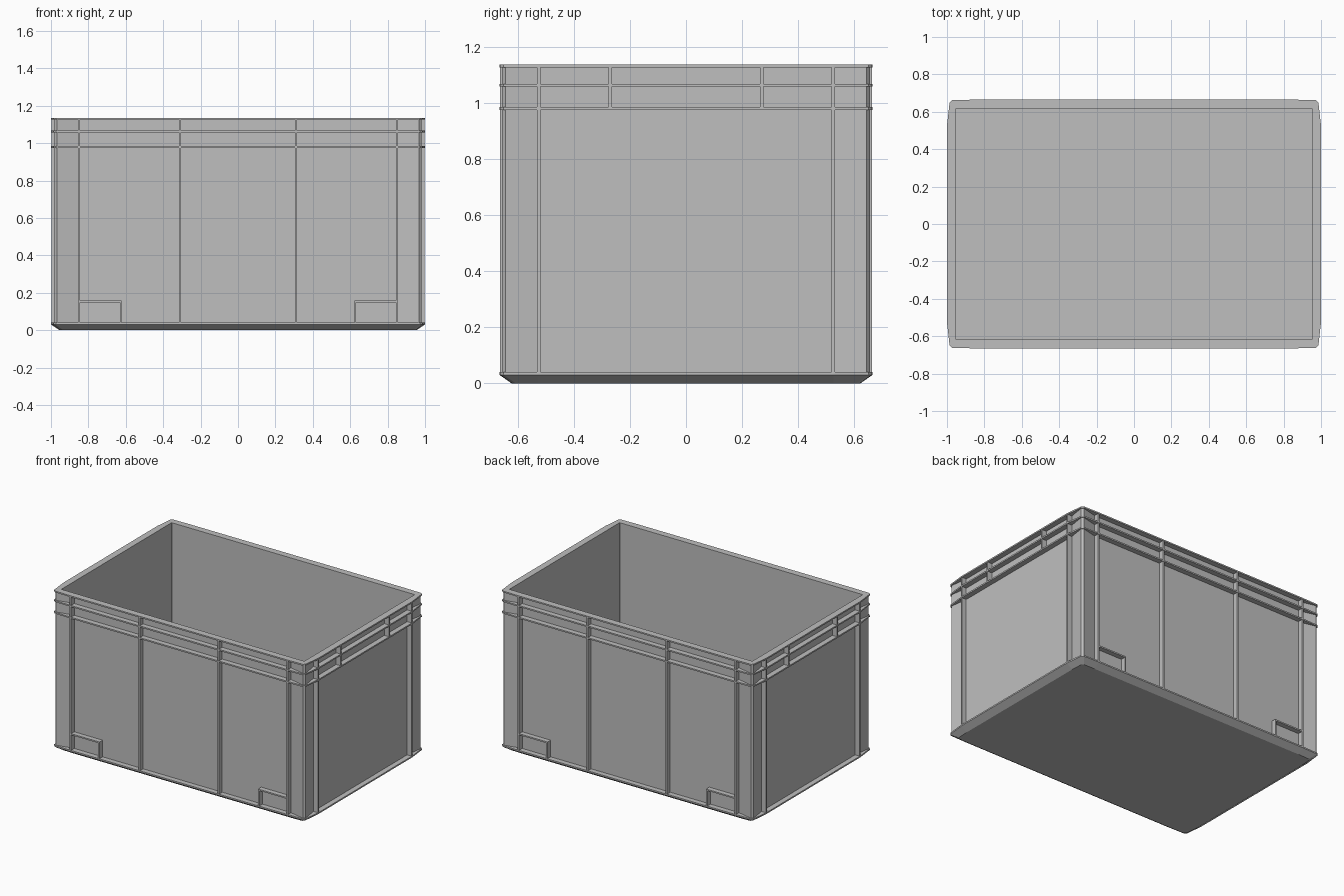
import bpy, bmesh

if "Cube" in bpy.data.objects:
    bpy.data.objects.remove(bpy.data.objects["Cube"])

grey = bpy.data.materials.new("light grey plastic")
grey.diffuse_color = (0.52, 0.52, 0.52, 1)
grey.use_nodes = True
grey.node_tree.nodes["Principled BSDF"].inputs["Base Color"].default_value = grey.diffuse_color

H = 1.135            # total height
BASE = 0.035         # height of the bevelled base
IX, IY = 0.953, 0.618   # inner half sizes
WX, WY = 0.963, 0.628   # recessed panel half sizes
OX, OY = 1.0, 0.665     # outer half sizes
RX, RY = 0.85, 0.525    # ribs beside the corners


def outline(corner):
    """Mirror one corner's points (front-most x run to y run) into a full loop."""
    c = list(corner)
    loop = [(x, y) for x, y in reversed(c)]
    loop += [(-x, y) for x, y in c]
    loop += [(-x, -y) for x, y in reversed(c)]
    loop += [(x, -y) for x, y in c]
    return loop


OUTER = outline([(RX, OY), (0.972, 0.662), (0.986, 0.65), (OX, RY)])
WALL = outline([(RX, WY), (0.968, 0.655), (0.981, 0.644), (WX, RY)])
INNER = outline([(RX, IY), (IX - 0.001, IY), (IX, IY - 0.001), (IX, RY)])
FOOT = outline([(RX, 0.622), (0.935, 0.62), (0.95, 0.607), (0.955, RY)])


def finish(name, bm):
    bmesh.ops.recalc_face_normals(bm, faces=bm.faces)
    me = bpy.data.meshes.new(name)
    bm.to_mesh(me)
    bm.free()
    me.materials.append(grey)
    ob = bpy.data.objects.new(name, me)
    bpy.context.collection.objects.link(ob)
    return ob


def loft(name, loops, closed):
    """Join (outline, z) loops; closed makes a hollow ring, else the ends are capped."""
    bm = bmesh.new()
    rows = [[bm.verts.new((x, y, z)) for x, y in pts] for pts, z in loops]
    n = len(rows[0])
    pairs = list(zip(rows, rows[1:]))
    if closed:
        pairs.append((rows[-1], rows[0]))
    else:
        bm.faces.new(rows[0])
        bm.faces.new(rows[-1])
    for a, b in pairs:
        for i in range(n):
            j = (i + 1) % n
            bm.faces.new((a[i], a[j], b[j], b[i]))
    return finish(name, bm)


def ring(name, outer, z0, z1):
    return loft(name, [(outer, z0), (outer, z1), (INNER, z1), (INNER, z0)], True)


def boxes(name, spans):
    """One object made of axis-aligned boxes."""
    bm = bmesh.new()
    for x0, x1, y0, y1, z0, z1 in spans:
        r = bmesh.ops.create_cube(bm, size=1)
        for v in r["verts"]:
            v.co = (x1 if v.co.x > 0 else x0, y1 if v.co.y > 0 else y0,
                    z1 if v.co.z > 0 else z0)
    return finish(name, bm)


# Base with bevelled underside, and the walls
loft("base", [(FOOT, 0), (OUTER, BASE - 0.005), (OUTER, BASE + 0.005)], False)
ring("walls", WALL, BASE, H - 0.002)

# Horizontal flanges around the top
ring("rim", OUTER, H - 0.01, H)
ring("middle_flange", OUTER, 1.057, 1.067)
ring("lower_flange", OUTER, 0.974, 0.984)

T = 0.006   # half rib thickness
long_ribs, short_ribs, tabs = [], [], []
for s in (-1, 1):
    # Upright ribs on the long sides
    ya, yb = sorted((s * (WY - 0.005), s * (OY - 0.002)))
    for x in (-RX, -0.31, 0.31, RX):
        long_ribs.append((x - T, x + T, ya, yb, BASE, H - 0.003))
    # L-shaped pockets at the foot of the long sides
    for m in (-1, 1):
        xa, xb = sorted((m * 0.622, m * RX))
        tabs.append((xa, xb, ya, yb, 0.148, 0.158))
        tabs.append((m * 0.627 - 0.005, m * 0.627 + 0.005, ya, yb, BASE, 0.15))
    # Upright ribs on the short sides, plus short ones between the flanges
    xa, xb = sorted((s * (WX - 0.005), s * (OX - 0.002)))
    for y, z in ((-RY, BASE), (RY, BASE), (-0.27, 0.98), (0.27, 0.98)):
        short_ribs.append((xa, xb, y - T, y + T, z, H - 0.003))
boxes("long_side_ribs", long_ribs)
boxes("short_side_ribs", short_ribs)
boxes("corner_pockets", tabs)
